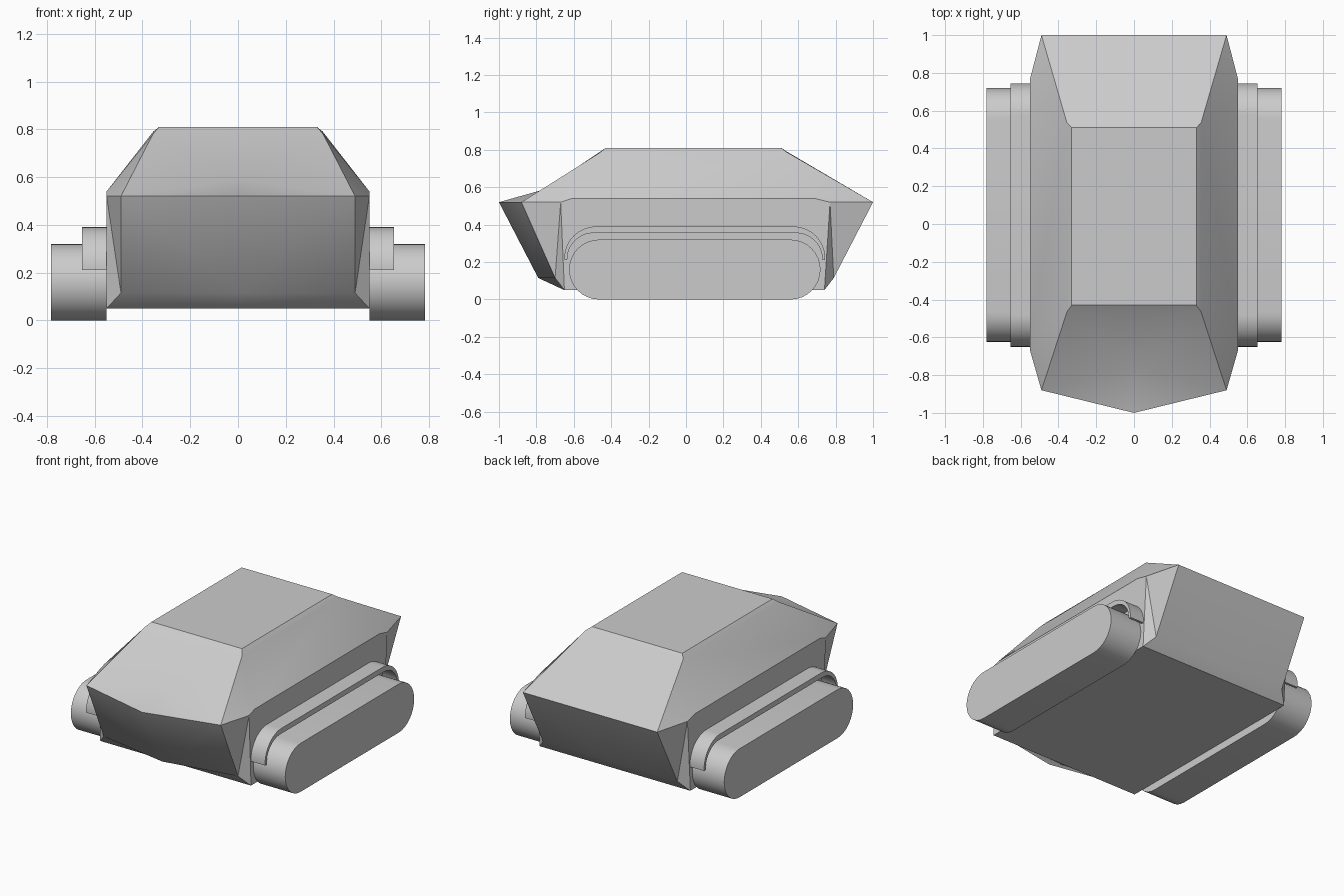
import bpy, bmesh, math

if "Cube" in bpy.data.objects:
    bpy.data.objects.remove(bpy.data.objects["Cube"])


def finish(name, bm, angle):
    bmesh.ops.recalc_face_normals(bm, faces=bm.faces)
    me = bpy.data.meshes.new(name)
    bm.to_mesh(me)
    bm.free()
    ob = bpy.data.objects.new(name, me)
    bpy.context.collection.objects.link(ob)
    bpy.ops.object.select_all(action='DESELECT')
    bpy.context.view_layer.objects.active = ob
    ob.select_set(True)
    bpy.ops.object.shade_smooth_by_angle(angle=math.radians(angle))
    return ob


# Hull: right half is described, then mirrored
P = dict(
    b0=(0, -.65, .05), b1=(.55, -.65, .05), b2=(.55, .74, .05), b3=(0, .74, .05),
    l0=(0, -.79, .115), l1=(.49, -.70, .115), l2=(.49, .79, .115), l3=(0, .79, .115),
    m0=(0, -1, .52), m1=(.49, -.88, .52), m2=(.55, -.67, .52),
    m3=(.55, .77, .52), m4=(.49, 1, .52), m5=(0, 1, .52),
    s1=(.55, -.61, .54), s2=(.55, .69, .54), h=(0, -.76, .588),
    r0=(0, -.465, .786), r1=(.355, -.465, .782), r2=(.355, .535, .79), r3=(0, .535, .793),
    t0=(0, -.43, .81), t1=(.33, -.43, .81), t2=(.33, .51, .81), t3=(0, .51, .81))
faces = """b0 b1 b2 b3|b0 l0 l1 b1|b3 b2 l2 l3|l0 m0 m1 l1|l1 m1 m2|l1 m2 b1
l3 l2 m4 m5|l2 m3 m4|l2 b2 m3|b1 m2 s1 s2 m3 b2|m0 h m1|h r0 r1 m1|m1 r1 s1|m1 s1 m2
s1 r1 r2 s2|s2 r2 m4|s2 m4 m3|m4 r2 r3 m5|r0 t0 t1 r1|r1 t1 t2 r2|r2 t2 t3 r3|t0 t3 t2 t1"""
bm = bmesh.new()
for side in (1, -1):
    V = {k: bm.verts.new((x * side, y, z)) for k, (x, y, z) in P.items()}
    for f in faces.replace("\n", "|").split("|"):
        bm.faces.new([V[k] for k in f.split()])
bmesh.ops.remove_doubles(bm, verts=bm.verts, dist=1e-5)
finish("hull", bm, 35)


def arc(cy, half, cz, r, a0, a1, n=16):
    """Points of a rounded end; the sign of cos selects which end."""
    pts = []
    for i in range(n + 1):
        a = math.radians(a0 + (a1 - a0) * i / n)
        c = (half - r) * (1 if math.cos(math.radians((a0 + a1) / 2)) > 0 else -1)
        pts.append((cy + c + r * math.cos(a), cz + r * math.sin(a)))
    return pts


def extrude(name, profile, x0, x1):
    bm = bmesh.new()
    f = bm.faces.new([bm.verts.new((x0, y, z)) for y, z in profile])
    g = bmesh.ops.extrude_face_region(bm, geom=[f])
    for v in g['geom']:
        if isinstance(v, bmesh.types.BMVert):
            v.co.x = x1
    return finish(name, bm, 30)


track = arc(.047, .672, .16, .16, -89.9, 89.9) + arc(.047, .672, .16, .16, 90.1, 269.9)
outer = arc(.047, .6975, .22, .17, 0, 89.9) + arc(.047, .6975, .22, .17, 90.1, 180)
inner = arc(.047, .682, .215, .14, 0, 89.9) + arc(.047, .682, .215, .14, 90.1, 180)
fender = [(.7445, .21)] + outer + [(-.6505, .21), (-.635, .21)] + inner[::-1] + [(.729, .21)]

for side, label in ((1, "right"), (-1, "left")):
    extrude(label + "_track", track, .55 * side, .782 * side)
    extrude(label + "_fender", fender, .54 * side, .653 * side)
